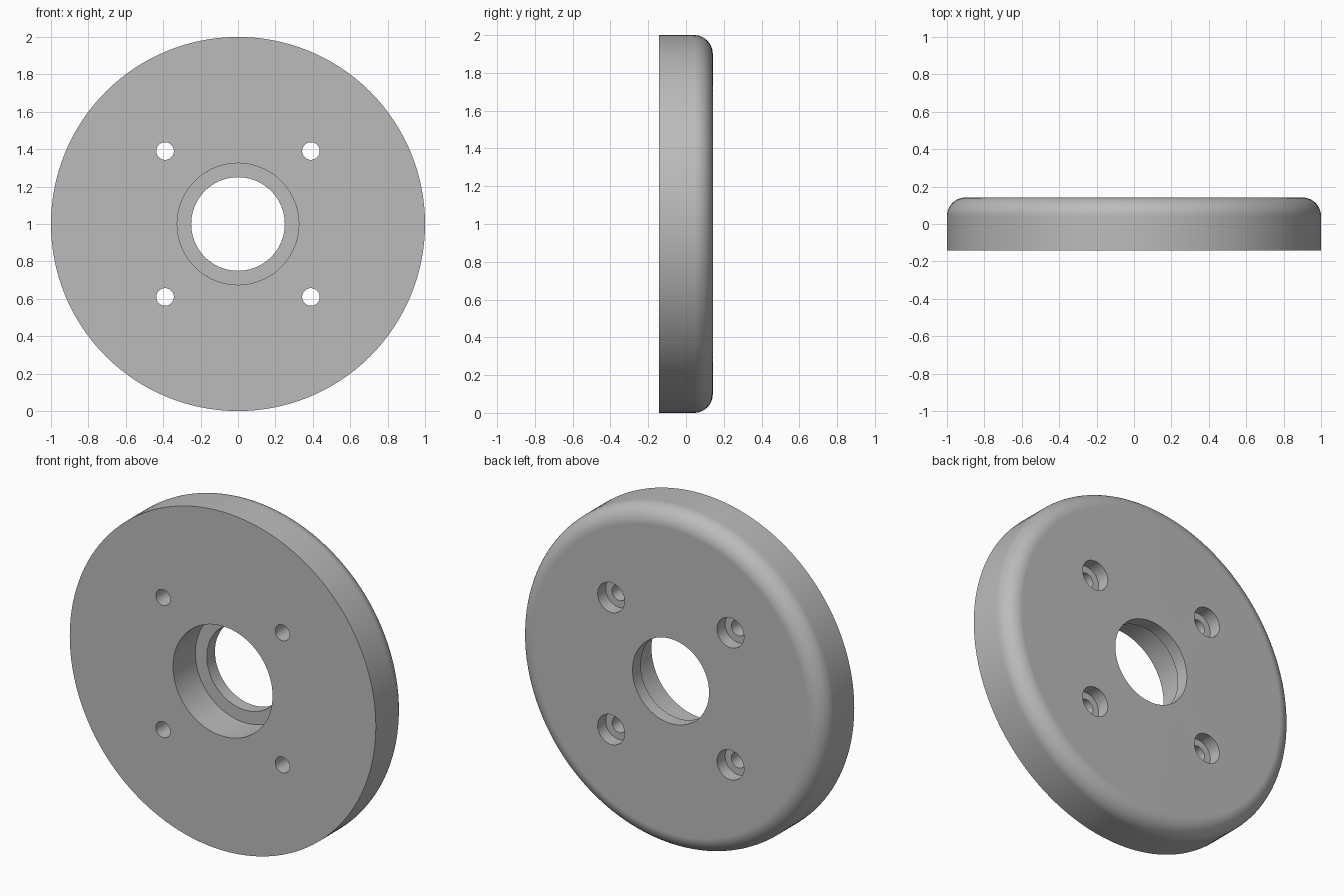
import bpy, bmesh, math
from mathutils import Matrix, Vector

cube = bpy.data.objects.get("Cube")
if cube:
    bpy.data.objects.remove(cube)

HALF = 0.142      # half thickness of the disc
FILLET = 0.1      # rounding of the rear rim
STEP_Y = 0.066    # depth of the bore shoulder and bolt seats
BOLT = 0.39       # bolt offset from the centre in x and z

grey = bpy.data.materials.new("satin_grey")
grey.use_nodes = True
colour = (0.5, 0.5, 0.5, 1)
grey.diffuse_color = colour
grey.node_tree.nodes["Principled BSDF"].inputs["Base Color"].default_value = colour


def lathe(name, profile, sides, centre, closed):
    """Revolve (radius, y) points about the y axis."""
    bm = bmesh.new()
    verts = [bm.verts.new((r, y, 0)) for r, y in profile]
    pairs = list(zip(verts, verts[1:]))
    if closed:
        pairs.append((verts[-1], verts[0]))
    edges = [bm.edges.new(p) for p in pairs]
    bmesh.ops.spin(bm, geom=verts + edges, cent=(0, 0, 0), axis=(0, 1, 0),
                   angle=math.tau, steps=sides)
    bmesh.ops.remove_doubles(bm, verts=bm.verts, dist=1e-5)
    bmesh.ops.recalc_face_normals(bm, faces=bm.faces)
    bm.transform(Matrix.Translation(Vector(centre)))
    mesh = bpy.data.meshes.new(name)
    bm.to_mesh(mesh)
    bm.free()
    mesh.materials.append(grey)
    obj = bpy.data.objects.new(name, mesh)
    bpy.context.collection.objects.link(obj)
    return obj


# Disc with a rounded rear rim and a stepped central bore
rim = [(1 - FILLET + FILLET * math.cos(a), HALF - FILLET + FILLET * math.sin(a))
       for a in (math.pi / 2 * i / 12 for i in range(13))]
section = [(0.325, -HALF), (1, -HALF)] + rim + [
    (0.25, HALF), (0.25, STEP_Y), (0.325, STEP_Y)]
disc = lathe("disc", section, 128, (0, 0, 1), True)
bpy.context.view_layer.objects.active = disc
disc.select_set(True)

# Four counterbored bolt holes, seats opening to the rear
bolt_section = [(0, -0.3), (0.047, -0.3), (0.047, STEP_Y),
                (0.088, STEP_Y), (0.088, 0.3), (0, 0.3)]
for sx in (-1, 1):
    for sz in (-1, 1):
        cutter = lathe("bolt_cutter", bolt_section, 40,
                       (sx * BOLT, 0, 1 + sz * BOLT), False)
        cutter.hide_render = True
        mod = disc.modifiers.new("bolt_hole", "BOOLEAN")
        mod.operation = "DIFFERENCE"
        mod.solver = "EXACT"
        mod.object = cutter
        bpy.ops.object.modifier_apply(modifier=mod.name)
        bpy.data.objects.remove(cutter)

# Smooth round surfaces, crisp edges and flat faces
bpy.ops.object.shade_smooth_by_angle(angle=math.radians(30))
weighted = disc.modifiers.new("flat_faces", "WEIGHTED_NORMAL")
weighted.keep_sharp = True
